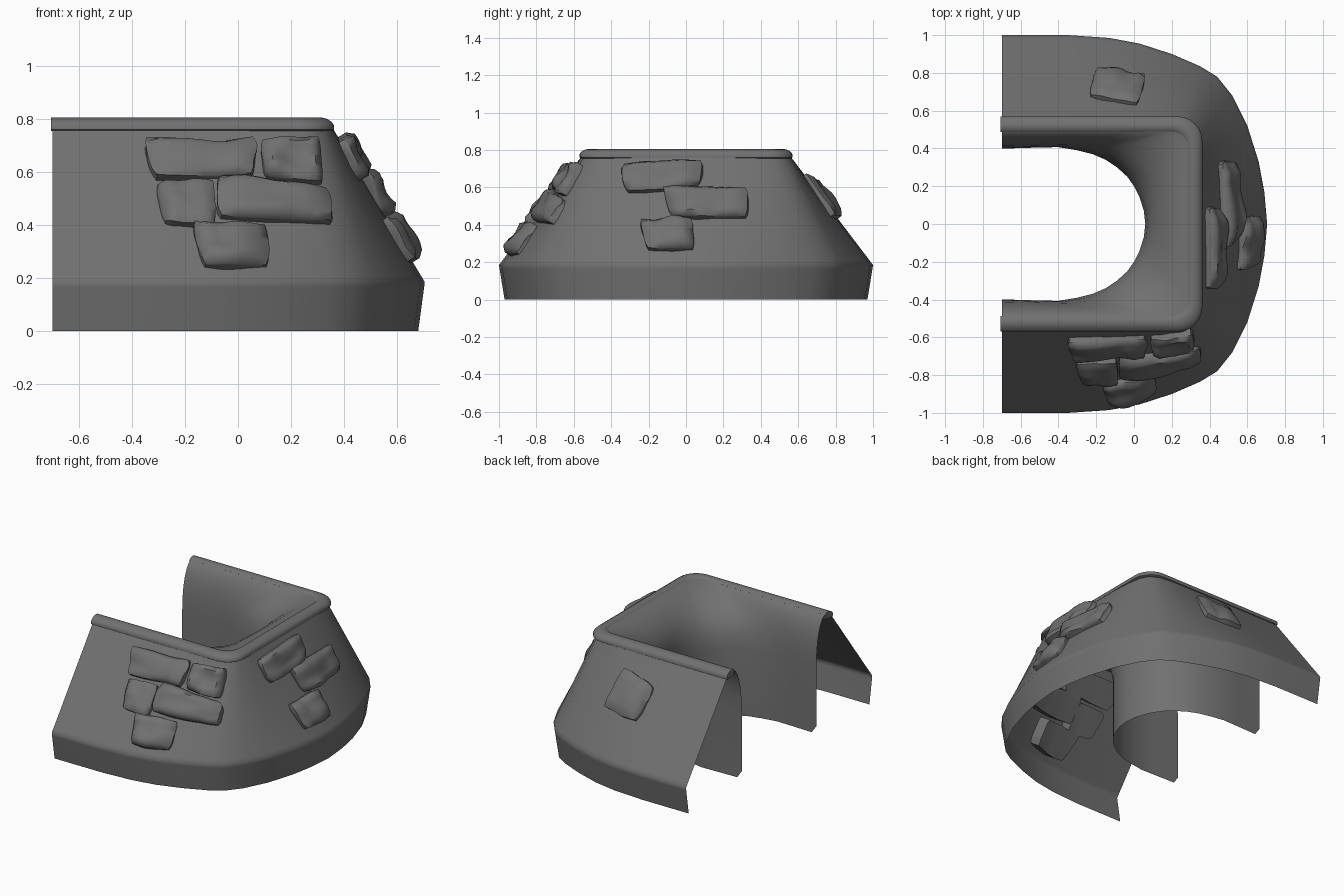
import bpy, bmesh, math
from mathutils import Vector, noise
from mathutils.bvhtree import BVHTree

if "Cube" in bpy.data.objects:
    bpy.data.objects.remove(bpy.data.objects["Cube"])

L = -0.7
GREY = bpy.data.materials.new("dark_stone")
GREY.diffuse_color = (.165, .165, .165, 1)
GREY.use_nodes = True
GREY.node_tree.nodes["Principled BSDF"].inputs["Base Color"].default_value = GREY.diffuse_color


def finish(bm, name, angle=35):
    bmesh.ops.recalc_face_normals(bm, faces=bm.faces)
    me = bpy.data.meshes.new(name)
    bm.to_mesh(me)
    bm.free()
    ob = bpy.data.objects.new(name, me)
    bpy.context.collection.objects.link(ob)
    me.materials.append(GREY)
    me.polygons.foreach_set("use_smooth", [True] * len(me.polygons))
    me.set_sharp_from_angle(angle=math.radians(angle))
    return ob


def mirror(half):
    """Half outline (back end to nose) -> full U outline."""
    return half + [(x, -y) for x, y in reversed(half[:-1])]


def rounded(x, y, r, n=6):
    """Half of a U with straight sides and a rounded corner."""
    pts = [(L + (x - r - L) * i / 4, y) for i in range(4)]
    for i in range(n + 1):
        a = math.pi / 2 * (1 - i / n)
        pts.append((x - r + r * math.cos(a), y - r + r * math.sin(a)))
    return pts + [(x, (y - r) / 2), (x, 0)]


def mix(a, b, t):
    return [(p[0] + (q[0] - p[0]) * t, p[1] + (q[1] - p[1]) * t) for p, q in zip(a, b)]


def loft(name, rings, caps=False, angle=35):
    """Skin a list of (half outline, z) sections."""
    bm = bmesh.new()
    rows = [[bm.verts.new((x, y, z)) for x, y in mirror(h)] for h, z in rings]
    pairs = list(zip(rows, rows[1:])) + ([(rows[-1], rows[0])] if caps else [])
    for a, b in pairs:
        for i in range(len(a) - 1):
            bm.faces.new((a[i], a[i + 1], b[i + 1], b[i]))
    if caps:
        bm.faces.new([r[0] for r in rows])
        bm.faces.new([r[-1] for r in rows])
    return finish(bm, name, angle)


# Outer wall: skirt and sloping face
wide = [(L, 1), (-.35, 1), (-.13, .985), (.03, .955), (.2, .9), (.35, .835), (.44, .78),
        (.52, .68), (.6, .52), (.66, .33), (.69, .17), (.705, 0)]
narrow = [(L, .555), (-.35, .555), (-.13, .555), (.03, .555), (.15, .555), (.25, .545), (.305, .515),
          (.337, .46), (.35, .37), (.355, .24), (.355, .12), (.355, 0)]
foot = [(x * .965 if x > 0 else x, y * .97) for x, y in wide]
rings = [(foot, 0), (mix(foot, wide, .9), .165), (wide, .185)]
rings += [(mix(wide, narrow, t), .185 + .585 * t) for t in (.04, .25, .5, .75, 1)]
wall = loft("outer_wall", rings, angle=70)

# Inner wall: rounded rectangle at the top flowing into a half round at the bottom
top_in = rounded(.295, .495, .09)
low_in = [(L, .4), (-.6, .402), (-.5, .405), (-.4, .407), (-.3, .39), (-.22, .37), (-.15, .34),
          (-.09, .3), (-.035, .25), (0, .2), (.03, .14), (.052, .07), (.06, 0)]
steps = [(0, .795), (.12, .79), (.3, .775), (.5, .745), (.7, .7), (.86, .64), (.95, .57), (1, .47), (1, .07)]
bottom = [(-.665, .4)] + low_in[1:]
loft("inner_wall", [(mix(top_in, low_in, t), z) for t, z in steps] + [(bottom, .02)], angle=70)

# Rim moulding along the top
rim_out, rim_in = rounded(.362, .57, .13), rounded(.285, .488, .09)
section = [(.1, .755), (0, .76), (0, .777), (.12, .79), (.35, .801), (.6, .806), (.85, .803), (1, .792), (.9, .76)]
loft("rim", [([(x - .006 if x == L else x, y) for x, y in mix(rim_out, rim_in, s)], z)
             for s, z in section], caps=True, angle=50)

# Raised stones wrapped onto the sloping wall
bm = bmesh.new()
bm.from_mesh(wall.data)
tree = BVHTree.FromBMesh(bm)
bm.free()
SIDES = {"front": (Vector((0, 1, 0)), Vector((1, 0, 0))),
         "right": (Vector((-1, 0, 0)), Vector((0, 1, 0))),
         "back": (Vector((0, -1, 0)), Vector((1, 0, 0)))}


def stone(name, side, corners, seed):
    """Corners run bottom-left, bottom-right, top-right, top-left as (across, z)."""
    look, across = SIDES[side]
    c = [Vector(p) for p in corners]

    def cast(p):
        return tree.ray_cast(across * p.x + Vector((0, 0, min(p.y, .765))) - look * 3, look)
    normal = cast(sum(c, Vector((0, 0))) / 4)[1]
    if normal.dot(look) > 0:
        normal = -normal
    bm = bmesh.new()
    bmesh.ops.create_cube(bm, size=2)
    bmesh.ops.subdivide_edges(bm, edges=bm.edges, cuts=7, use_grid_fill=True)
    for v in bm.verts:
        u, w, d = v.co
        edge = max(abs(u), abs(w))
        n = noise.noise(Vector((u * 1.3, w * 1.1, seed * 7.3)))
        m = noise.noise(Vector((u * 1.1 + 9, w * 1.1, d + seed * 3.1)))
        depth = d * (.05 if d > 0 else .09)
        if d > 0:
            depth *= 1 - .45 * max(0, (edge - .7) / .3) ** 2
            depth += .025 * n * d
        s = 1 - .07 * w ** 4 + .05 * m
        t = 1 - .05 * u ** 4 + .09 * n
        a, b = (u * s + 1) / 2, (w * t + 1) / 2
        p = c[0].lerp(c[1], a).lerp(c[3].lerp(c[2], a), b)
        v.co = cast(p)[0] + normal * depth
    finish(bm, name, 50)


STONES = [
    ("front", [(-.32, .568), (.06, .575), (.07, .72), (-.36, .71)]),
    ("front", [(.1, .57), (.32, .55), (.305, .715), (.08, .715)]),
    ("front", [(-.28, .4), (-.085, .385), (-.09, .555), (-.31, .55)]),
    ("front", [(-.08, .42), (.36, .4), (.34, .53), (-.08, .59)]),
    ("front", [(-.13, .235), (.115, .235), (.11, .4), (-.18, .395)]),
    ("right", [(-.32, .565), (.07, .59), (.095, .735), (-.35, .715)]),
    ("right", [(-.08, .435), (.33, .43), (.33, .585), (-.13, .605)]),
    ("right", [(-.21, .26), (.045, .26), (.035, .425), (-.25, .425)]),
    ("back", [(-.2, .425), (.065, .44), (.02, .675), (-.24, .62)]),
]
for i, (side, corners) in enumerate(STONES):
    stone(f"{side}_stone_{i + 1}", side, corners, i + 1)
